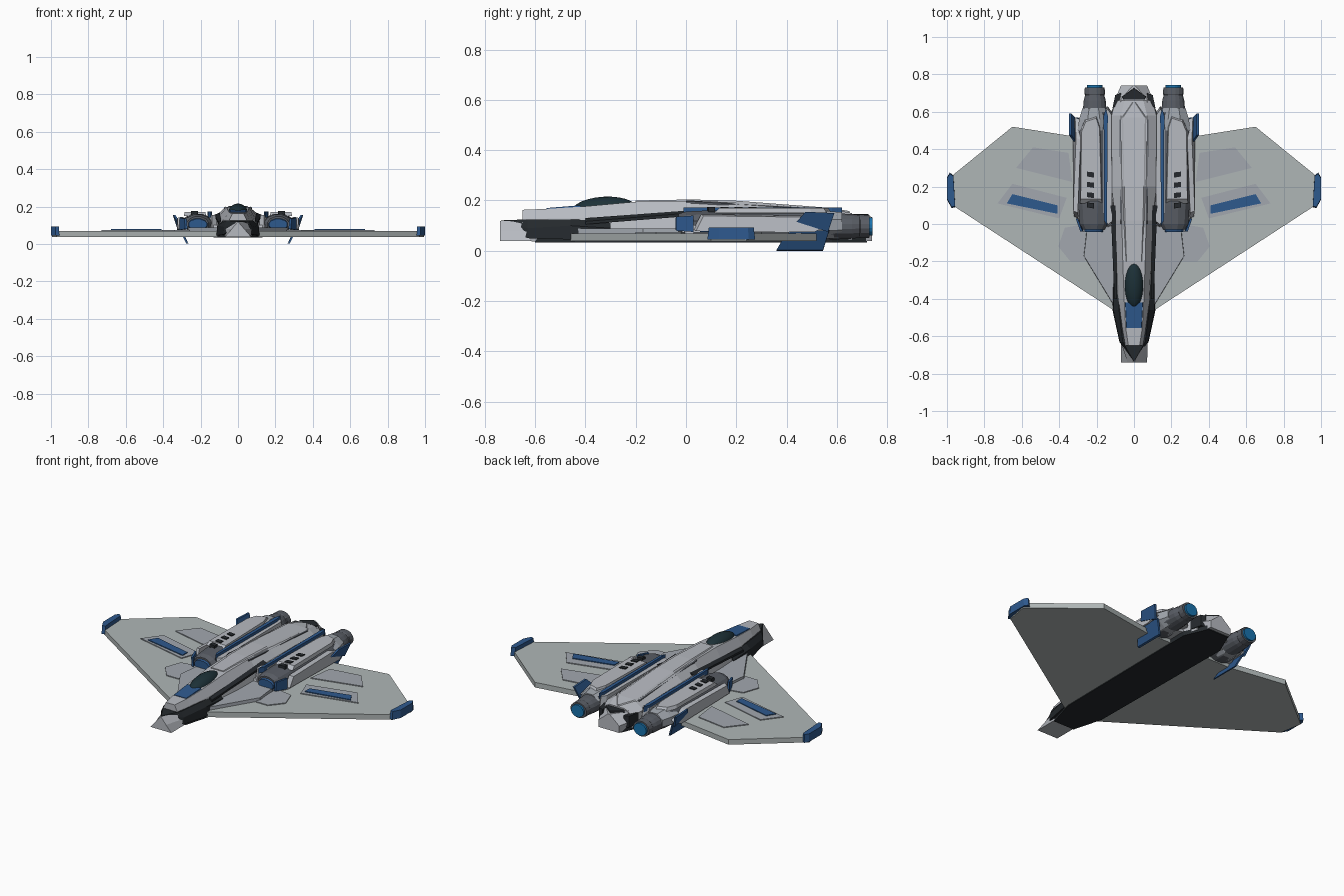
import bpy, bmesh, math
from mathutils import Vector


def material(name, r, g, b):
    m = bpy.data.materials.new(name)
    m.diffuse_color = (r, g, b, 1)
    return m


LIGHT = material("light_panel", 0.47, 0.49, 0.53)
WING = material("wing_grey", 0.43, 0.47, 0.47)
PANEL = material("panel_grey", 0.36, 0.39, 0.43)
DARK = material("dark_grey", 0.10, 0.11, 0.13)
BLACK = material("black", 0.018, 0.022, 0.026)
BLUE = material("blue", 0.027, 0.10, 0.27)
GLOW = material("engine_blue", 0.01, 0.17, 0.42)
GLASS = material("glass", 0.012, 0.03, 0.038)


def rings_object(name, rings, mat):
    """Skin a list of equal-length closed rings and cap the ends."""
    bm = bmesh.new()
    loops = [[bm.verts.new(p) for p in ring] for ring in rings]
    n = len(loops[0])
    for a, b in zip(loops, loops[1:]):
        for i in range(n):
            j = (i + 1) % n
            bm.faces.new((a[i], a[j], b[j], b[i]))
    bm.faces.new(loops[0][::-1])
    bm.faces.new(loops[-1])
    bmesh.ops.remove_doubles(bm, verts=bm.verts, dist=1e-5)
    bmesh.ops.recalc_face_normals(bm, faces=bm.faces)
    me = bpy.data.meshes.new(name)
    bm.to_mesh(me)
    bm.free()
    me.materials.append(mat)
    ob = bpy.data.objects.new(name, me)
    bpy.context.collection.objects.link(ob)
    return ob


def pair(name, rings, mat):
    """Right part plus its mirrored left twin."""
    rings_object(name + "_right", rings, mat)
    rings_object(name + "_left", [[(-x, y, z) for x, y, z in r] for r in rings], mat)


def plate(outline, z0, z1, inset=0.0):
    """Flat polygon thickened from z0 to z1, top optionally shrunk."""
    cx = sum(p[0] for p in outline) / len(outline)
    cy = sum(p[1] for p in outline) / len(outline)
    k = 1 - inset
    return [[(x, y, z0) for x, y in outline],
            [(cx + (x - cx) * k, cy + (y - cy) * k, z1) for x, y in outline]]


def slab(points, offset):
    return [points, [tuple(Vector(p) + Vector(offset)) for p in points]]


def hull(sections):
    """Rings from (y, low half-width, low z, mid half-width, mid z, top half-width, top z)."""
    return [[(-a, y, za), (a, y, za), (b, y, zb), (c, y, zc), (-c, y, zc), (-b, y, zb)]
            for y, a, za, b, zb, c, zc in sections]


def tube(cx, cz, stations, n=12):
    """Rings from (y, x radius, z radius)."""
    return [[(cx + rx * math.cos(2 * math.pi * (i + .5) / n), y,
              cz + rz * math.sin(2 * math.pi * (i + .5) / n)) for i in range(n)]
            for y, rx, rz in stations]


def mirrored(half):
    return half + [(-x, y) for x, y in reversed(half) if x > 0]


# Wings
pair("wing", plate([(0, -.46), (.11, -.46), (.97, .1), (.995, .24), (.65, .52),
                    (.3, .465), (0, .465)], .038, .069), WING)
pair("wing_tip", plate([(.955, .09), (.975, .085), (1, .13), (1, .25), (.985, .275), (.965, .26)],
                       .045, .093, .06), BLUE)
pair("wing_panel_rear", plate([(.54, .41), (.35, .38), (.33, .225), (.63, .3)], .066, .074), PANEL)
pair("wing_panel_middle", plate([(.65, .215), (.36, .14), (.4, .03), (.73, .11)], .066, .074), PANEL)
pair("wing_stripe", plate([(.65, .16), (.41, .1), (.41, .055), (.68, .11)], .066, .079), BLUE)
pair("wing_panel_front", plate([(.37, -.02), (.26, 0), (.26, -.2), (.34, -.2), (.405, -.12)],
                               .066, .074), PANEL)

# Belly and shoulders
rings_object("belly", plate(mirrored([(.07, -.6), (.12, -.42), (.13, .58), (.07, .72)]),
                            .033, .06), BLACK)
pair("shoulder", plate([(.06, -.47), (.1, -.45), (.27, -.17), (.25, 0), (.06, .02)],
                       .06, .088, .02), PANEL)
pair("engine_bed", plate([(.08, -.02), (.28, -.02), (.31, .04), (.31, .46), (.26, .55), (.08, .58)],
                         .06, .1, .04), LIGHT)

# Fuselage and nose
rings_object("nose_wedge", hull([(-.74, .07, .038, .035, .078, .001, .118),
                                 (-.62, .07, .038, .074, .08, .06, .12),
                                 (-.45, .07, .034, .08, .08, .06, .12)]), LIGHT)
rings_object("nose_cap", hull([(-.735, .004, .1, .003, .11, .001, .121),
                               (-.63, .078, .05, .075, .09, .06, .125),
                               (-.46, .115, .045, .11, .1, .08, .125),
                               (-.3, .12, .045, .11, .09, .08, .12)]), BLACK)
rings_object("fuselage", hull([(-.65, .055, .11, .045, .13, .03, .163),
                               (-.55, .07, .1, .062, .13, .045, .167),
                               (-.42, .085, .09, .08, .13, .052, .175),
                               (-.2, .115, .06, .09, .14, .06, .195),
                               (.02, .12, .05, .1, .15, .065, .198),
                               (.2, .125, .05, .12, .15, .065, .193),
                               (.58, .125, .05, .12, .13, .07, .165),
                               (.66, .1, .045, .1, .12, .05, .15)]), LIGHT)
rings_object("tail_block", hull([(.55, .1, .04, .11, .09, .08, .14),
                                 (.67, .075, .038, .1, .09, .07, .14),
                                 (.74, .07, .038, .07, .08, .005, .135)]), LIGHT)
rings_object("tail_cap", plate([(0, .73), (-.07, .68), (-.06, .665), (.06, .665), (.07, .68)],
                               .12, .146, .1), BLACK)
pair("tail_vent", plate([(.075, .64), (.115, .62), (.1, .69), (.07, .7)], .06, .128), BLACK)
rings_object("nose_stripe", hull([(-.555, .04, .16, .042, .165, .04, .17),
                                  (-.42, .046, .17, .048, .175, .046, .181)]), BLUE)
rings_object("spine_panel", hull([(-.2, .045, .18, .045, .19, .04, .2),
                                  (.02, .055, .19, .055, .198, .048, .204),
                                  (.2, .06, .185, .06, .193, .052, .199),
                                  (.57, .066, .155, .066, .166, .058, .171),
                                  (.65, .01, .145, .01, .15, .005, .158)]), LIGHT)
pair("fuselage_groove", slab([(.098, .1, .155), (.125, .1, .145), (.105, -.4, .105), (.09, -.4, .118)],
                             (0, 0, .012)), BLACK)
pair("spine_groove", slab([(.07, .56, .16), (.078, .56, .158), (.073, .0, .19), (.066, .0, .194)],
                          (0, 0, .007)), DARK)

# Canopy
bpy.ops.mesh.primitive_uv_sphere_add(segments=24, ring_count=12, location=(0, -.325, .168))
canopy = bpy.context.object
canopy.name = "canopy"
canopy.scale = (.052, .125, .047)
canopy.rotation_euler.x = math.radians(3)
canopy.data.materials.append(GLASS)
bpy.ops.object.shade_smooth_by_angle()

# Engines
EX, EZ = .215, .103
pair("engine", tube(EX, EZ, [(-.03, .06, .045), (.0, .078, .055), (.1, .085, .06),
                             (.5, .09, .06), (.6, .068, .052)]), DARK)
pair("engine_intake", tube(EX, EZ, [(-.042, .05, .03), (-.02, .055, .038)]), BLUE)
pair("engine_nozzle", tube(EX - .005, .097, [(.57, .068, .054), (.66, .06, .05), (.69, .052, .046),
                                             (.695, .056, .048), (.73, .054, .046)], 16), DARK)
pair("engine_glow", tube(EX - .005, .097, [(.72, .042, .037), (.742, .042, .037)], 16), GLOW)
pair("engine_top_armour", plate([(.17, .11), (.29, .11), (.285, .5), (.26, .56), (.2, .58), (.18, .52)],
                                .15, .17, .08), LIGHT)
pair("engine_outer_armour", slab([(.295, .03, .085), (.3, .06, .145), (.285, .45, .14),
                                  (.29, .56, .11), (.3, .5, .08)], (.025, .01, -.006)), LIGHT)
pair("engine_inner_armour", plate([(.115, .0), (.14, -.02), (.165, .05), (.165, .6), (.14, .63),
                                   (.12, .6)], .08, .155, .05), LIGHT)
pair("engine_rear_cowl", tube(EX, .103, [(.5, .094, .06), (.56, .085, .06), (.62, .065, .054)], 8), PANEL)
pair("engine_stripe", plate([(.145, -.01), (.16, .02), (.162, .58), (.15, .62), (.14, .58)],
                            .14, .172), BLUE)
pair("intake_side_plate", slab([(.27, -.04, .08), (.275, -.04, .135), (.3, .03, .14), (.3, .03, .075)],
                               (.012, 0, 0)), BLUE)
for i in range(4):
    y = .1 + i * .055
    pair(f"engine_vent_{i + 1}", plate([(.215, y - .017), (.252, y - .011), (.252, y + .015),
                                        (.215, y + .011)], .155, .175), BLACK)

# Tail fins beside the engines
pair("upper_fin", slab([(.31, .44, .115), (.335, .475, .155), (.335, .59, .15), (.31, .565, .075)],
                       (.012, 0, 0)), BLUE)
pair("lower_fin", slab([(.265, .36, 0), (.265, .545, 0), (.3, .57, .08), (.3, .4, .07)],
                       (.012, 0, .003)), BLUE)
